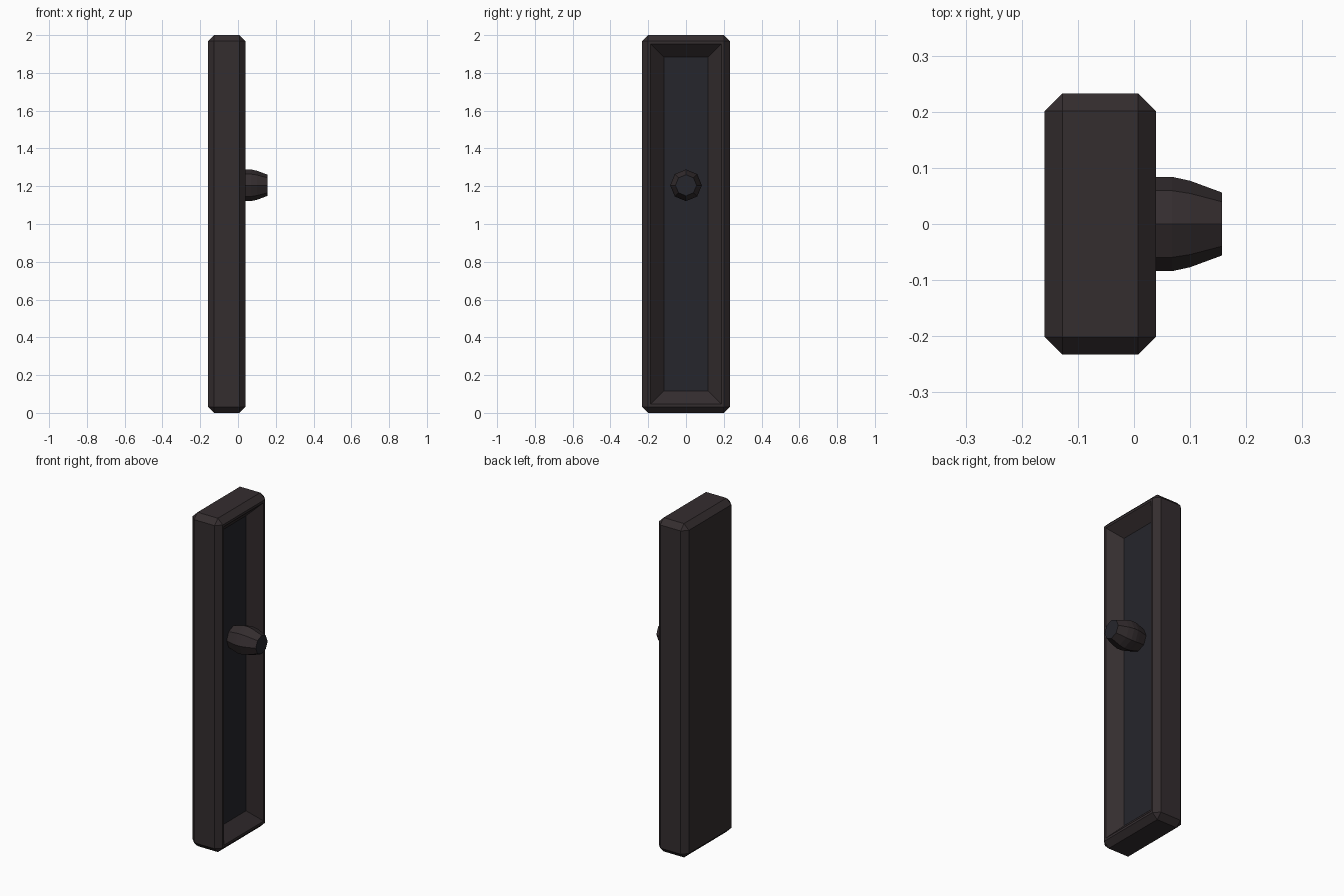
import bpy, bmesh, math
from mathutils import Matrix

if "Cube" in bpy.data.objects:
    bpy.data.objects.remove(bpy.data.objects["Cube"])


def material(name, rgb):
    m = bpy.data.materials.new(name)
    m.diffuse_color = (*rgb, 1)
    m.use_nodes = True
    m.node_tree.nodes["Principled BSDF"].inputs["Base Color"].default_value = m.diffuse_color
    return m


frame_mat = material("dark_brown", (0.034, 0.026, 0.028))
panel_mat = material("dark_slate", (0.019, 0.019, 0.025))


def finish(bm, name):
    bmesh.ops.recalc_face_normals(bm, faces=bm.faces)
    mesh = bpy.data.meshes.new(name)
    bm.to_mesh(mesh)
    bm.free()
    mesh.materials.append(frame_mat)
    mesh.materials.append(panel_mat)
    ob = bpy.data.objects.new(name, mesh)
    bpy.context.collection.objects.link(ob)
    return ob


# back plate: chamfered slab with a sloped recess in its +x face
bm = bmesh.new()
bmesh.ops.create_cube(bm, size=1, matrix=Matrix.Translation((-0.06, 0, 1))
                      @ Matrix.Diagonal((0.199, 0.466, 2, 1)))
bmesh.ops.bevel(bm, geom=bm.edges[:], offset=0.032, segments=1, affect='EDGES')
bm.normal_update()
face = max(bm.faces, key=lambda f: f.calc_center_median().x)
for thickness, depth in ((0.014, 0), (0.07, -0.068)):
    bmesh.ops.inset_individual(bm, faces=[face], thickness=thickness,
                               depth=depth, use_even_offset=True)
    bm.normal_update()
face.material_index = 1
finish(bm, "back_plate")

# knob: eight-sided barrel along x, rising from the recess floor
profile = [(-0.035, 0.065), (0.02, 0.08), (0.04, 0.084),
           (0.068, 0.084), (0.10, 0.077), (0.157, 0.056)]
SIDES = 8
bm = bmesh.new()
rings = []
for x, r in profile:
    rings.append([bm.verts.new((x, r * math.cos(a), 1.205 + r * math.sin(a)))
                  for a in (2 * math.pi * i / SIDES for i in range(SIDES))])
for lower, upper in zip(rings, rings[1:]):
    for i in range(SIDES):
        j = (i + 1) % SIDES
        bm.faces.new((lower[i], lower[j], upper[j], upper[i]))
bm.faces.new(rings[0][::-1])
tip = bm.faces.new(rings[-1])
tip.material_index = 1
finish(bm, "knob")
